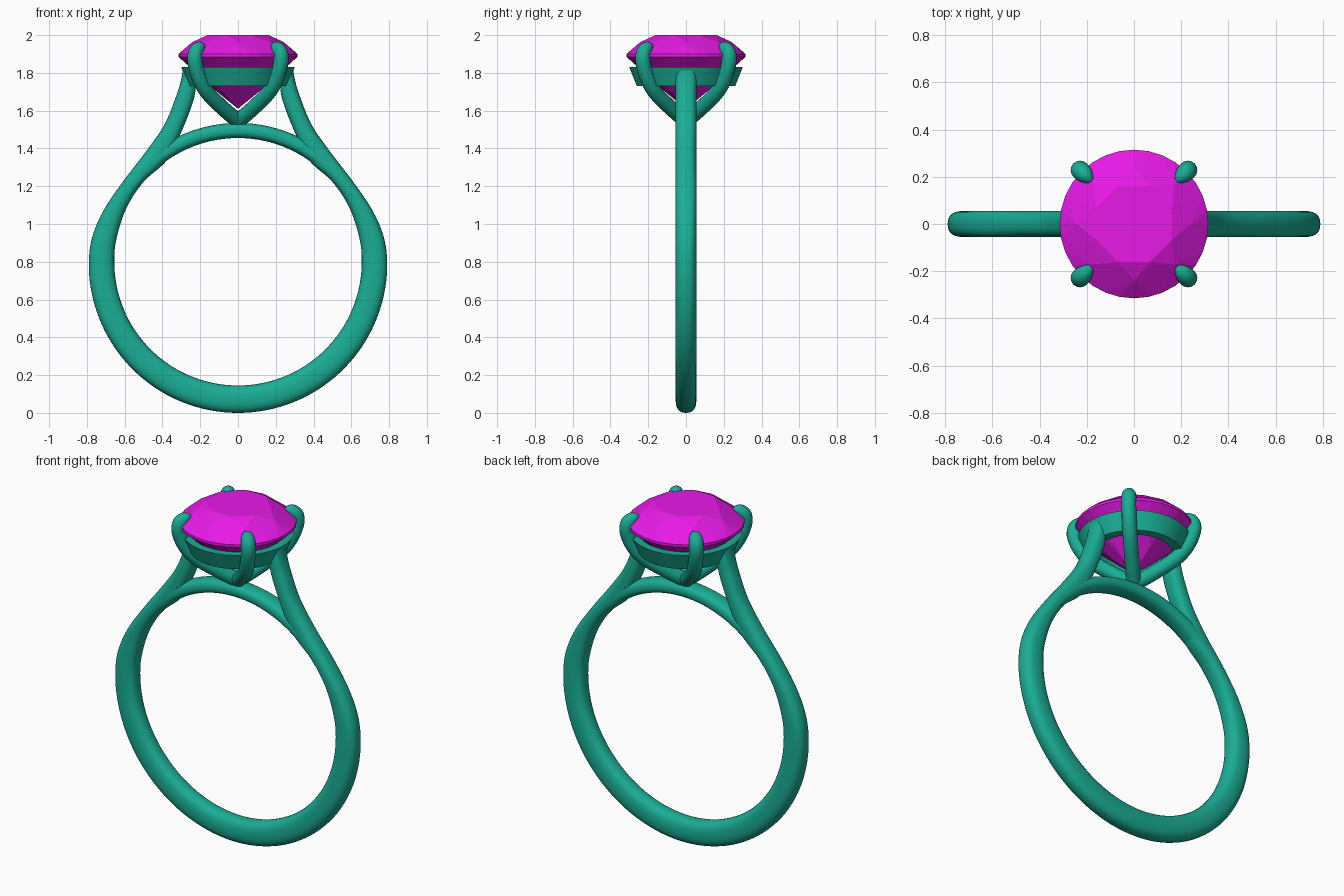
import bpy, bmesh, math
from mathutils import Vector

if "Cube" in bpy.data.objects:
    bpy.data.objects.remove(bpy.data.objects["Cube"])


def material(name, color):
    m = bpy.data.materials.new(name)
    m.diffuse_color = color
    m.use_nodes = True
    m.node_tree.nodes["Principled BSDF"].inputs["Base Color"].default_value = m.diffuse_color
    return m


METAL = material("green_metal", (0.01, 0.42, 0.30, 1))
STONE = material("magenta_stone", (0.80, 0.01, 0.80, 1))


def finish(name, bm, mat, smooth=True):
    bmesh.ops.recalc_face_normals(bm, faces=bm.faces)
    me = bpy.data.meshes.new(name)
    bm.to_mesh(me)
    bm.free()
    ob = bpy.data.objects.new(name, me)
    bpy.context.collection.objects.link(ob)
    me.materials.append(mat)
    if smooth:
        bpy.ops.object.select_all(action='DESELECT')
        ob.select_set(True)
        bpy.context.view_layer.objects.active = ob
        bpy.ops.object.shade_smooth_by_angle(angle=math.radians(40))
    return ob


def spline(pts, steps=6):
    """Catmull-Rom through a list of number tuples."""
    p = [Vector(q) for q in pts]
    p = [2 * p[0] - p[1]] + p + [2 * p[-1] - p[-2]]
    out = []
    for i in range(1, len(p) - 2):
        a, b, c, d = p[i - 1:i + 3]
        for s in range(steps):
            t = s / steps
            out.append(0.5 * (2 * b + (c - a) * t + (2 * a - 5 * b + 4 * c - d) * t * t
                              + (3 * b - a - 3 * c + d) * t ** 3))
    return out + [p[-2]]


def loft(bm, rings, closed=False):
    loops = [[bm.verts.new(v) for v in r] for r in rings]
    n = len(loops[0])
    pairs = list(zip(loops, loops[1:]))
    if closed:
        pairs.append((loops[-1], loops[0]))
    for a, b in pairs:
        for i in range(n):
            j = (i + 1) % n
            bm.faces.new((a[i], a[j], b[j], b[i]))
    if not closed:
        bm.faces.new(loops[0])
        bm.faces.new(loops[-1])


def band(name, edges, half=0.055, sides=28):
    """Rounded strip between inner and outer edges given as (xi, zi, xo, zo)."""
    rings = []
    for xi, zi, xo, zo in edges:
        ring = []
        for k in range(sides):
            a = math.tau * k / sides
            c, s = math.cos(a), math.sin(a)
            u = 0.5 + 0.5 * math.copysign(abs(c) ** 0.8, c)
            ring.append((xi + (xo - xi) * u, half * math.copysign(abs(s) ** 0.8, s), zi + (zo - zi) * u))
        rings.append(ring)
    bm = bmesh.new()
    loft(bm, rings)
    return finish(name, bm, METAL)


def arc_edge(deg, ri, ci, ro, co):
    c, s = math.cos(math.radians(deg)), math.sin(math.radians(deg))
    return (ri * c, ci + ri * s, ro * c, co + ro * s)


# Shank with rising shoulders, right half then mirrored
right = [(.22, 1.83, .29, 1.83), (.222, 1.75, .302, 1.76), (.237, 1.65, .33, 1.67),
         (.305, 1.475, .39, 1.525), (.376, 1.337, .49, 1.38), (.502, 1.221, .605, 1.23),
         (.594, 1.077, .71, 1.075), (.645, .914, .772, .93)]
right += [arc_edge(d, .655, .80, .79, .79) for d in range(0, -91, -10)]
left = [(-a, b, -c, d) for a, b, c, d in reversed(right[:-1])]
path = []
for v in spline([(p[0], p[1], p[2], p[3]) for p in right + left], 5):
    path.append(tuple(v))
band("shank", path)

# Bridge closing the finger hole under the stone
band("bridge", [arc_edge(d, .655, .80, .735, .80) for d in range(36, 145, 3)])

# Tapered seat ring
bm = bmesh.new()
profile = [(.255, 1.83), (.30, 1.83), (.26, 1.73), (.21, 1.73)]
loft(bm, [[(r * math.cos(math.tau * k / 72), r * math.sin(math.tau * k / 72), z) for r, z in profile]
          for k in range(72)], closed=True)
finish("seat_ring", bm, METAL)

# Four claws: centre line (distance from axis, height, thickness radius)
claw = spline([(0, 1.545, .04), (.10, 1.605, .04), (.222, 1.69, .04), (.285, 1.765, .04),
               (.32, 1.85, .04), (.318, 1.905, .04), (.292, 1.932, .035), (.268, 1.937, .022),
               (.256, 1.932, .006)], 6)
for n in range(4):
    ang = math.radians(45 + 90 * n)
    out, side = Vector((math.cos(ang), math.sin(ang), 0)), Vector((-math.sin(ang), math.cos(ang), 0))
    rings = []
    for i, p in enumerate(claw):
        q, w = claw[max(i - 1, 0)], claw[min(i + 1, len(claw) - 1)]
        t = Vector((w[0] - q[0], w[1] - q[1])).normalized()
        nrm = out * -t[1] + Vector((0, 0, t[0]))
        mid = out * p[0] + Vector((0, 0, p[1]))
        rings.append([mid + p[2] * (nrm * math.cos(math.tau * k / 16) + side * math.sin(math.tau * k / 16))
                      for k in range(16)])
    bm = bmesh.new()
    loft(bm, rings)
    finish(f"claw_{n + 1}", bm, METAL)

# Brilliant-cut stone as the hull of its facet corners
bm = bmesh.new()
# rows: radius, height, count, angular offset
for r, z, cnt, off in [(.175, 2.0, 8, 22.5), (.242, 1.963, 8, 0), (.315, 1.90, 32, 0),
                       (.315, 1.885, 32, 0), (.10, 1.691, 8, 0), (0, 1.61, 1, 0)]:
    for k in range(cnt):
        a = math.tau * k / cnt + math.radians(off)
        bm.verts.new((r * math.cos(a), r * math.sin(a), z))
bmesh.ops.convex_hull(bm, input=bm.verts)
bmesh.ops.dissolve_limit(bm, angle_limit=math.radians(1), verts=bm.verts, edges=bm.edges)
finish("stone", bm, STONE, smooth=False)
